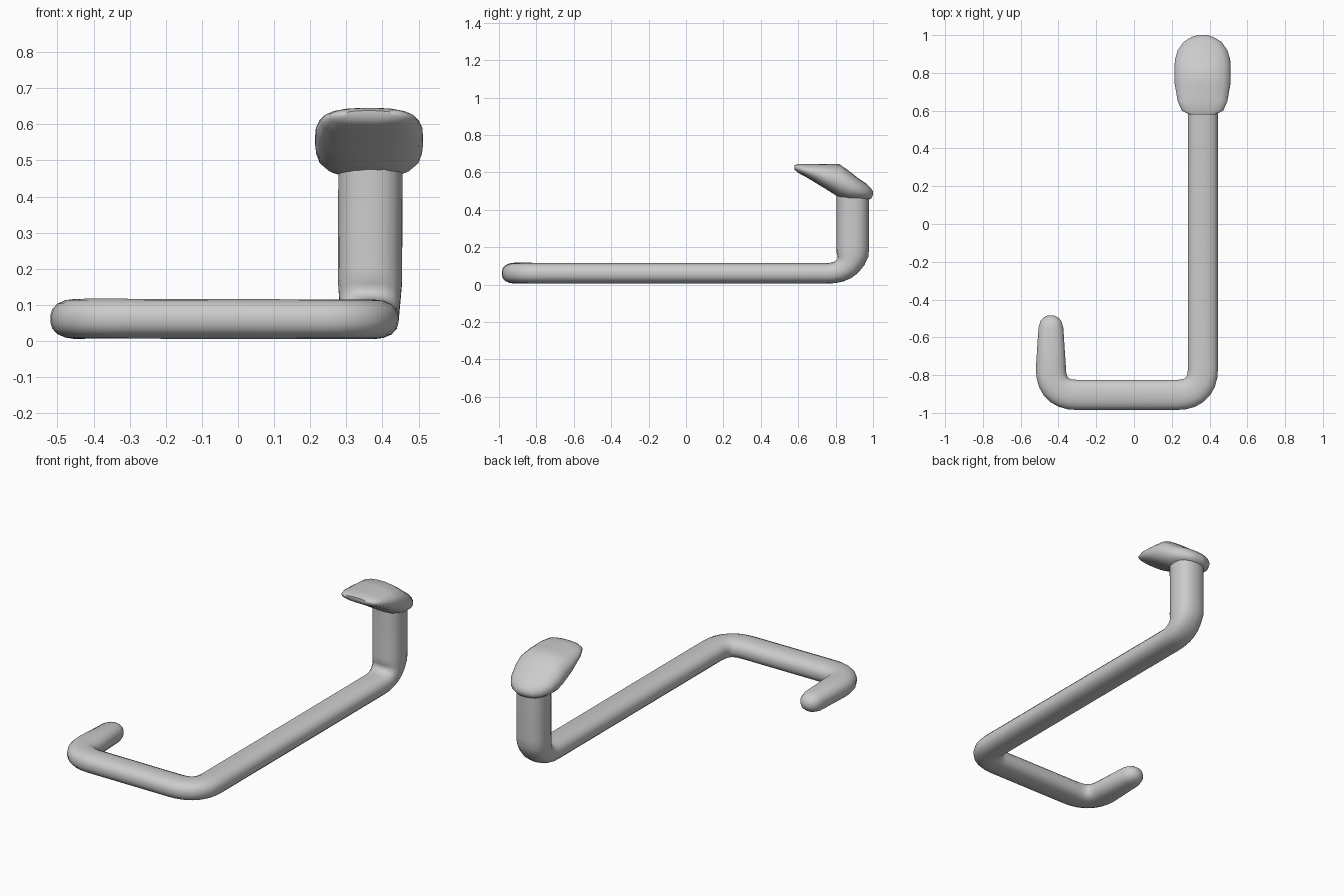
import bpy, bmesh
from math import sin, cos, pi, radians
from mathutils import Vector

cube = bpy.data.objects.get("Cube")
if cube:
    bpy.data.objects.remove(cube)

SIDES = 20
grey = bpy.data.materials.new("plain grey")
grey.use_nodes = True
colour = (0.6, 0.6, 0.6, 1)
grey.diffuse_color = colour
grey.node_tree.nodes["Principled BSDF"].inputs["Base Color"].default_value = colour


def ring(centre, side, up, half_w, half_h, power):
    """Rounded-box cross-section around a centre."""
    points = []
    for i in range(SIDES):
        a = 2 * pi * (i + 0.5) / SIDES
        c, s = cos(a), sin(a)
        k = (abs(c) ** power + abs(s) ** power) ** (-1 / power)
        points.append(centre + side * half_w * c * k + up * half_h * s * k)
    return points


def loft(name, rings):
    """Skin a row of rings and close both ends."""
    bm = bmesh.new()
    rows = [[bm.verts.new(p) for p in r] for r in rings]
    for a, b in zip(rows, rows[1:]):
        for i in range(SIDES):
            j = (i + 1) % SIDES
            bm.faces.new((a[i], a[j], b[j], b[i]))
    bm.faces.new(rows[0])
    bm.faces.new(rows[-1])
    bmesh.ops.recalc_face_normals(bm, faces=bm.faces)
    mesh = bpy.data.meshes.new(name)
    bm.to_mesh(mesh)
    bm.free()
    mesh.materials.append(grey)
    obj = bpy.data.objects.new(name, mesh)
    bpy.context.collection.objects.link(obj)
    bpy.ops.object.select_all(action="DESELECT")
    obj.select_set(True)
    bpy.context.view_layer.objects.active = obj
    bpy.ops.object.shade_smooth_by_angle(angle=radians(50))
    return obj


def rounded_path(corners, radius, steps=7):
    """Replace each inner corner by a smooth bend."""
    path = [corners[0]]
    for before, p, after in zip(corners, corners[1:], corners[2:]):
        a = p + (before - p).normalized() * radius
        b = p + (after - p).normalized() * radius
        for i in range(steps + 1):
            t = i / steps
            path.append(a * (1 - t) ** 2 + p * 2 * t * (1 - t) + b * t * t)
    return path + [corners[-1]]


# Body: tail, front bend, long back and raised neck in one sweep
corners = [Vector(p) for p in (
    (-0.44, -0.55, 0.06), (-0.44, -0.905, 0.062), (0.365, -0.905, 0.06),
    (0.365, 0.892, 0.06), (0.367, 0.892, 0.5))]
path = rounded_path(corners, 0.14)
rings = []
side = Vector((1, 0, 0))
for i, p in enumerate(path):
    tangent = (path[min(i + 1, len(path) - 1)] - path[max(i - 1, 0)]).normalized()
    flat = Vector((tangent.y, -tangent.x, 0))
    if flat.length > 0.15:
        side = flat.normalized()
    up = side.cross(tangent)
    rise = min(1, max(0, (p.z - 0.06) / 0.1))
    half_w = 0.08 + 0.009 * rise
    half_h = 0.055 + 0.032 * rise
    if i == 0:
        # Rounded tail tip
        half_w = 0.066
        for k in (0.25, 0.6, 0.85):
            rings.append(ring(p - tangent * 0.068 * (1 - k * k) ** 0.5, side, up,
                              half_w * k, half_h * k, 2.3))
    rings.append(ring(p, side, up, half_w, half_h, 2.5))
loft("body", rings)

# Head: wedge with flat crown, sloped jaw and rounded back
# each station: y, bottom, top, half width
stations = (
    (0.58, 0.615, 0.638, 0.07), (0.6, 0.597, 0.645, 0.11),
    (0.65, 0.57, 0.646, 0.132), (0.74, 0.515, 0.646, 0.148),
    (0.82, 0.465, 0.645, 0.15), (0.87, 0.45, 0.61, 0.147),
    (0.92, 0.45, 0.57, 0.132), (0.965, 0.45, 0.54, 0.1),
    (0.99, 0.46, 0.515, 0.058), (1.0, 0.478, 0.498, 0.025))
X, Z = Vector((1, 0, 0)), Vector((0, 0, 1))
loft("head", [ring(Vector((0.363, y, (low + top) / 2)), X, Z, w, (top - low) / 2, 2.4)
              for y, low, top, w in stations])
